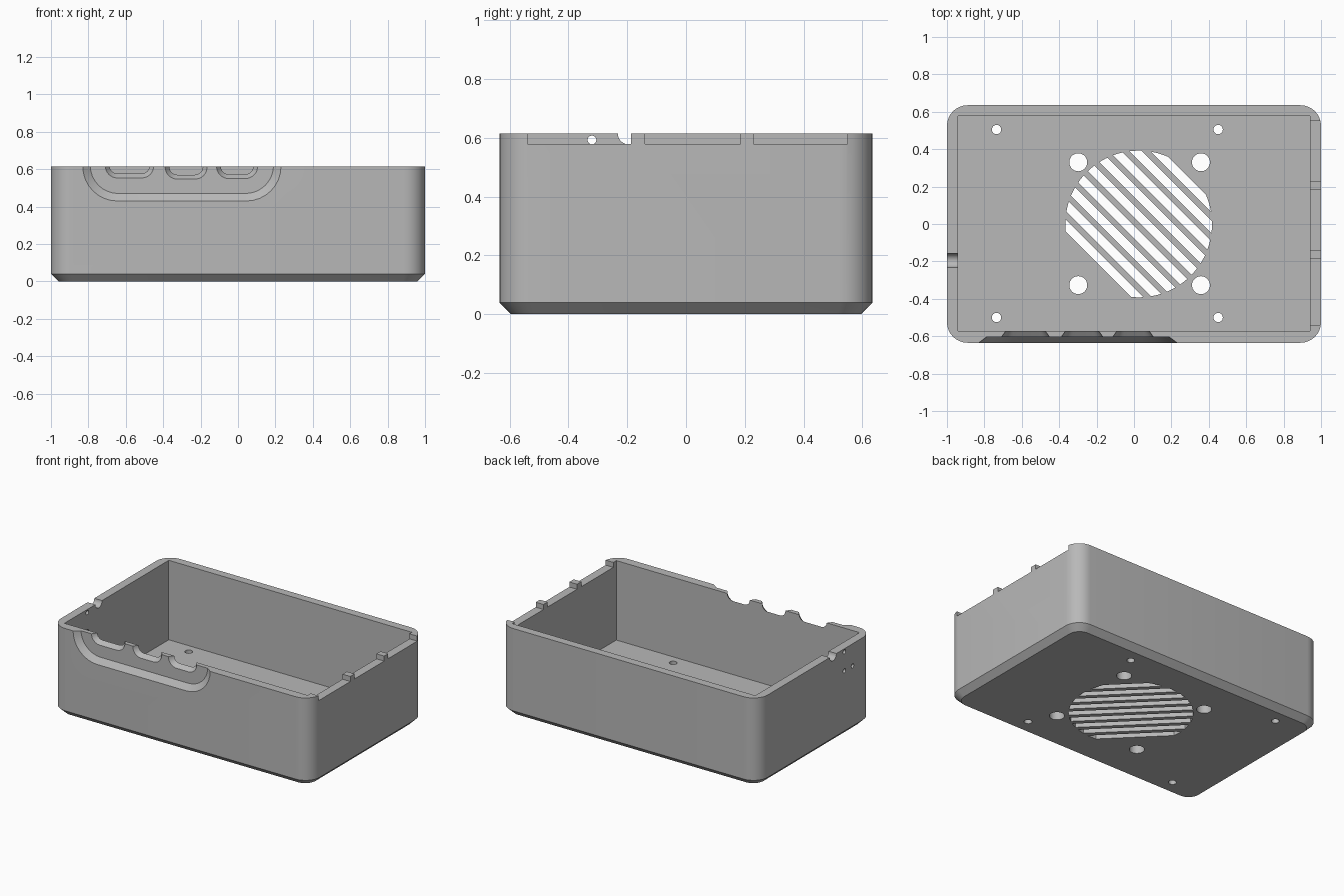
import bpy, bmesh
from math import sin, cos, pi, sqrt

old = bpy.data.objects.get("Cube")
if old:
    bpy.data.objects.remove(old, do_unlink=True)

WALL_TOP = 0.615
AXES = {"x": lambda u, v, w: (w, u, v),
        "y": lambda u, v, w: (u, w, v),
        "z": lambda u, v, w: (u, v, w)}

grey = bpy.data.materials.new("grey plastic")
grey.use_nodes = True
colour = (0.48, 0.48, 0.48, 1)
grey.diffuse_color = colour
grey.node_tree.nodes["Principled BSDF"].inputs["Base Color"].default_value = colour


def rounded(u0, u1, v0, v1, r, steps=8):
    """Outline of a rectangle with rounded corners."""
    corners = [(u1 - r, v1 - r), (u0 + r, v1 - r), (u0 + r, v0 + r), (u1 - r, v0 + r)]
    return [(cu + r * cos((i + k / steps) * pi / 2), cv + r * sin((i + k / steps) * pi / 2))
            for i, (cu, cv) in enumerate(corners) for k in range(steps + 1)]


def circle(u, v, r, sides=32):
    return [(u + r * cos(2 * pi * k / sides), v + r * sin(2 * pi * k / sides)) for k in range(sides)]


def box(u0, u1, v0, v1):
    return [(u0, v0), (u1, v0), (u1, v1), (u0, v1)]


def loft(name, layers, axis="z"):
    """Closed solid through matching outlines placed along an axis."""
    bm = bmesh.new()
    rings = [[bm.verts.new(AXES[axis](u, v, w)) for u, v in outline] for w, outline in layers]
    count = len(rings[0])
    for low, high in zip(rings, rings[1:]):
        for i in range(count):
            j = (i + 1) % count
            bm.faces.new((low[i], low[j], high[j], high[i]))
    bm.faces.new(rings[0])
    bm.faces.new(rings[-1])
    bmesh.ops.recalc_face_normals(bm, faces=bm.faces)
    mesh = bpy.data.meshes.new(name)
    bm.to_mesh(mesh)
    bm.free()
    mesh.materials.append(grey)
    obj = bpy.data.objects.new(name, mesh)
    bpy.context.collection.objects.link(obj)
    return obj


cutters = []


def cut(name, outline, start, end, axis="z"):
    cutters.append(loft(name, [(start, outline), (end, outline)], axis))


# Outer shell with rounded corners and a chamfered base
case = loft("case", [
    (0, rounded(-0.96, 0.96, -0.595, 0.595, 0.08)),
    (0.04, rounded(-1, 1, -0.635, 0.635, 0.11)),
    (WALL_TOP, rounded(-1, 1, -0.635, 0.635, 0.11))])

# Inner cavity with square corners
cut("cavity", box(-0.94, 0.94, -0.573, 0.578), 0.06, 1)

# Recess with sloping edge on the front wall
cutters.append(loft("front_recess", [
    (-0.665, rounded(-0.87, 0.27, 0.39, 1.2, 0.22)),
    (-0.605, rounded(-0.79, 0.19, 0.47, 1.12, 0.15))], "y"))

# Three flared port openings in the recess
for left, right, bottom in ((-0.71, -0.45, 0.553), (-0.39, -0.165, 0.547), (-0.115, 0.105, 0.55)):
    layers = [(y, rounded(left + d, right - d, bottom + d, 0.9 - d, 0.065 - d))
              for y, d in ((-0.64, -0.025), (-0.572, 0.024), (-0.54, 0.024))]
    cutters.append(loft("port", layers, "y"))

# Tab notches along the rim of the +x wall
for start, end in ((-0.54, -0.188), (-0.14, 0.185), (0.23, 0.55)):
    cut("rim_notch", box(start, end, 0.58, 0.8), 0.92, 1.1, "x")

# Cable notch and small holes in the -x wall
cut("cable_notch", circle(-0.195, WALL_TOP, 0.037), -1.1, -0.92, "x")
for y, z in ((-0.32, 0.593), (-0.32, 0.46), (-0.41, 0.46)):
    cut("side_hole", circle(y, z, 0.015, 16), -1.1, -0.92, "x")

# Fan screw holes and board screw holes through the floor
for y in (-0.327, 0.33):
    for x in (-0.298, 0.358):
        cut("fan_hole", circle(x, y, 0.048), -0.1, 0.1)
for y in (-0.5, 0.505):
    for x in (-0.735, 0.45):
        cut("board_hole", circle(x, y, 0.025, 24), -0.1, 0.1)

# Diagonal fan slots trimmed to a circle
FAN_R, PITCH, SLOT = 0.392, 0.078, 0.047
for k in range(9):
    offsets = [-0.305 + k * PITCH + SLOT * s / 4 for s in range(5)]
    half = [(n, sqrt(FAN_R ** 2 - n * n)) for n in offsets]
    strip = half + [(n, -t) for n, t in reversed(half)]
    cut("fan_slot", [(0.025 + (n + t) / sqrt(2), (n - t) / sqrt(2)) for n, t in strip], -0.1, 0.1)

# Carve everything out of the shell
for cutter in cutters:
    cutter.hide_render = True
    mod = case.modifiers.new(cutter.name, "BOOLEAN")
    mod.operation = "DIFFERENCE"
    mod.solver = "EXACT"
    mod.object = cutter
bpy.context.view_layer.update()
graph = bpy.context.evaluated_depsgraph_get()
carved = bpy.data.meshes.new_from_object(case.evaluated_get(graph))
case.modifiers.clear()
case.data = carved
for cutter in cutters:
    bpy.data.objects.remove(cutter, do_unlink=True)

# One material, smooth rounded corners, crisp edges
carved.materials.clear()
carved.materials.append(grey)
for poly in carved.polygons:
    poly.material_index = 0
bpy.ops.object.select_all(action="DESELECT")
case.select_set(True)
bpy.context.view_layer.objects.active = case
bpy.ops.object.shade_smooth_by_angle(angle=pi / 6)
